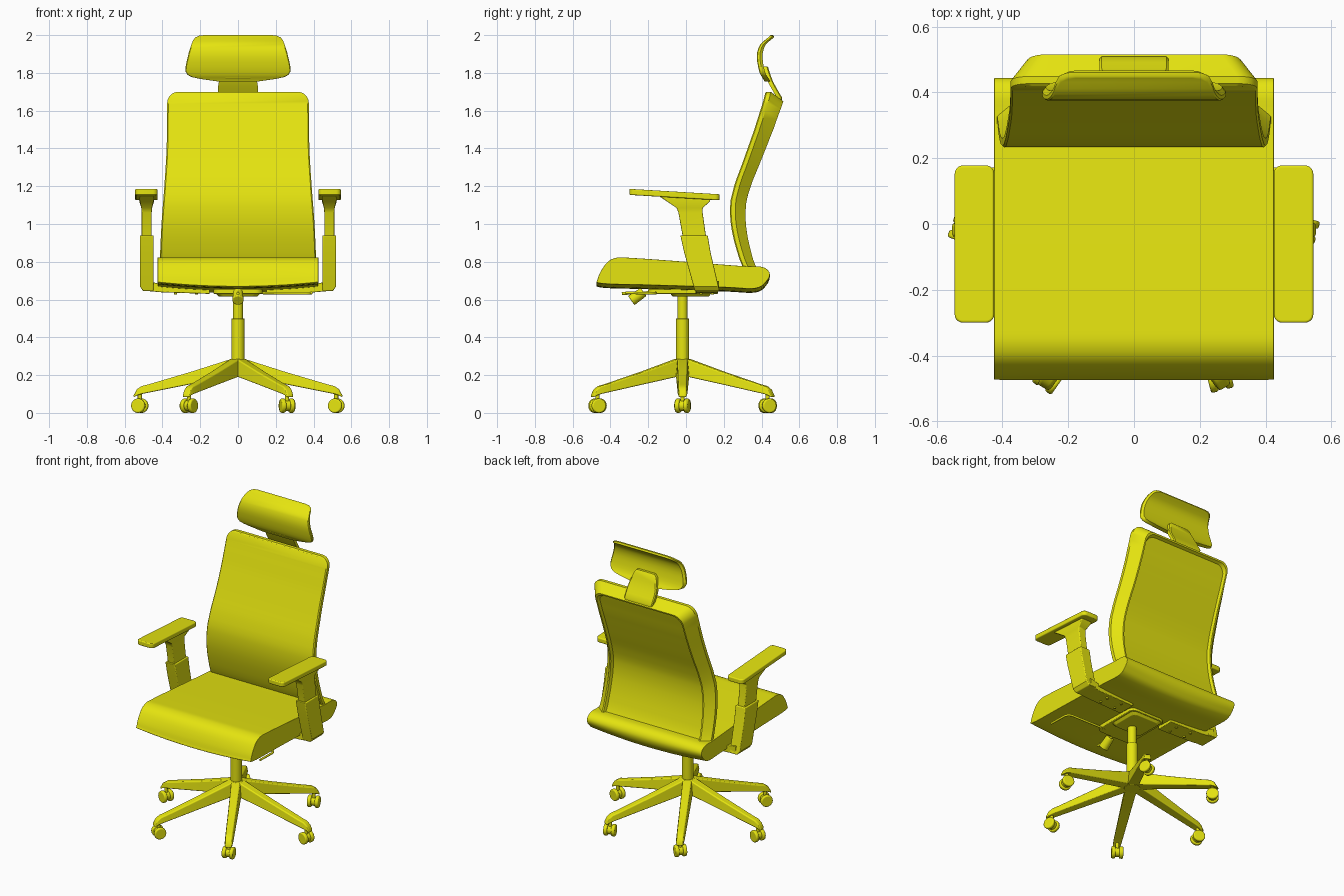
import bpy, bmesh, math
from mathutils import Vector, Matrix

if "Cube" in bpy.data.objects:
    bpy.data.objects.remove(bpy.data.objects["Cube"])

yellow = bpy.data.materials.new("yellow")
yellow.diffuse_color = (0.79, 0.78, 0.005, 1)
yellow.use_nodes = True
yellow.node_tree.nodes["Principled BSDF"].inputs["Base Color"].default_value = yellow.diffuse_color


def add(name, verts, faces, bevel=0, angle=35):
    me = bpy.data.meshes.new(name)
    me.from_pydata([tuple(v) for v in verts], [], faces)
    bm = bmesh.new()
    bm.from_mesh(me)
    bmesh.ops.recalc_face_normals(bm, faces=bm.faces)
    bm.to_mesh(me)
    bm.free()
    me.materials.append(yellow)
    me.shade_smooth()
    me.set_sharp_from_angle(angle=math.radians(angle))
    ob = bpy.data.objects.new(name, me)
    bpy.context.collection.objects.link(ob)
    if bevel:
        m = ob.modifiers.new("bevel", 'BEVEL')
        m.width, m.segments, m.limit_method = bevel, 3, 'ANGLE'
        m.angle_limit = math.radians(40)
    return ob


def loft(name, rings, bevel=0, angle=35):
    n = len(rings[0])
    verts = [p for r in rings for p in r]
    faces = [(a * n + i, a * n + (i + 1) % n, (a + 1) * n + (i + 1) % n, (a + 1) * n + i)
             for a in range(len(rings) - 1) for i in range(n)]
    faces += [tuple(range(n)), tuple(range(len(verts) - n, len(verts)))]
    return add(name, verts, faces, bevel, angle)


def rod(name, a, b, r, r2=None, n=24, bevel=0):
    a, b = Vector(a), Vector(b)
    q = (b - a).to_track_quat('Z', 'Y')
    ring = lambda c, rad: [c + q @ Vector((rad * math.cos(t), rad * math.sin(t), 0))
                           for t in (2 * math.pi * i / n for i in range(n))]
    return loft(name, [ring(a, r), ring(b, r if r2 is None else r2)], bevel)


def cubic(p0, p1, p2, p3, t):
    return 0.5 * (2 * p1 + (p2 - p0) * t + (2 * p0 - 5 * p1 + 4 * p2 - p3) * t * t
                  + (3 * p1 - p0 - 3 * p2 + p3) * t ** 3)


def at(pts, z):
    """smooth value through (z, value) points"""
    z = min(max(z, pts[0][0]), pts[-1][0])
    i = max(k for k in range(len(pts) - 1) if pts[k][0] <= z)
    t = (z - pts[i][0]) / (pts[i + 1][0] - pts[i][0])
    v = lambda k: pts[min(max(k, 0), len(pts) - 1)][1]
    return cubic(v(i - 1), v(i), v(i + 1), v(i + 2), t)


def shell(name, rows, path, layers, bevel=0):
    """rows: (half width, z); path: y along z; layers: (inset, depth function)"""
    n, z0, z1 = len(rows), rows[0][1], rows[-1][1]
    verts, faces = [], []
    for inset, depth in layers:
        for w, z in rows:
            z = z0 + (z - z0) * (z1 - inset - z0) / (z1 - z0)
            y = at(path, z) + depth(z)
            verts += [(inset - w, y, z), (w - inset, y, z)]
    last = (len(layers) - 1) * n * 2
    for i in range(n - 1):
        for o in (0, last):
            k = o + 2 * i
            faces.append((k, k + 1, k + 3, k + 2))
        for j in range(len(layers) - 1):
            for s in (0, 1):
                k, m = j * 2 * n + 2 * i + s, (j + 1) * 2 * n + 2 * i + s
                faces.append((k, k + 2, m + 2, m))
    for j in range(len(layers) - 1):
        for i in (0, n - 1):
            k, m = (j * n + i) * 2, ((j + 1) * n + i) * 2
            faces.append((k, k + 1, m + 1, m))
    return add(name, verts, faces, bevel)


# seat: rounded side profile swept across x, underside bowed
prof = [(-.445, .663), (-.468, .69), (-.432, .78), (-.375, .82), (-.28, .82), (0, .80), (.3, .777),
        (.405, .772), (.443, .73), (.425, .675), (.365, .637), (.2, .643), (-.2, .655)]
loop = []
for i in range(len(prof)):
    p = [prof[(i + k) % len(prof)] for k in (-1, 0, 1, 2)]
    loop += [[cubic(*[q[c] for q in p], t / 5) for c in (0, 1)] for t in range(5)]
rings = []
for i in range(-8, 9):
    x = .425 * i / 8
    rings.append([(x, y, z + .022 * (i / 8) ** 2 * min(1, max(0, (.77 - z) / .1))) for y, z in loop])
loft("seat", rings, .006, 50)

# backrest: curved panel with a chamfered, shallowly recessed rear frame
back_path = [(.7, .335), (.8, .287), (.95, .246), (1.07, .233), (1.17, .247), (1.35, .308), (1.5, .362), (1.72, .424)]
back_w = [(.7, .42), (.8, .414), (1.0, .405), (1.2, .39), (1.4, .378), (1.64, .375)]
rows = [(at(back_w, .7 + .94 * i / 24), .7 + .94 * i / 24) for i in range(25)]
rows += [(.315 + .06 * math.cos(a), 1.64 + .06 * math.sin(a)) for a in (math.pi / 12 * i for i in range(1, 7))]
deep = lambda z: .07 + .042 * (z - .77)
shell("backrest", rows, back_path, [(.006, lambda z: 0), (0, lambda z: .006), (0, lambda z: .028),
                                    (.05, deep), (.06, deep), (.068, lambda z: deep(z) - .018)])

# headrest: curved cushion
head_path = [(1.755, .415), (1.8, .389), (1.89, .375), (1.95, .392), (2.0, .445)]
head = [(.11, 1.755), (.2, 1.768), (.245, 1.778), (.268, 1.79), (.279, 1.81), (.277, 1.835), (.272, 1.86),
        (.266, 1.885), (.26, 1.91), (.252, 1.935), (.245, 1.955), (.238, 1.972), (.226, 1.988), (.205, 1.997), (.18, 2.0)]
shell("headrest", head, head_path, [(.004, lambda z: 0), (0, lambda z: .004), (0, lambda z: .016), (.01, lambda z: .03)])

# headrest bracket
stem_path = [(1.64, .478), (1.665, .482), (1.71, .456), (1.76, .43), (1.84, .405)]
stem = [(.085, 1.64), (.1, 1.65), (.105, 1.67), (.105, 1.7), (.105, 1.73), (.1, 1.76), (.09, 1.79), (.08, 1.82), (.065, 1.835)]
shell("headrest_bracket", stem, stem_path, [(0, lambda z: 0), (0, lambda z: .022), (.006, lambda z: .028)])


def rect_z(z, y0, y1, x0, x1, s=1, tilt=0):
    return [(s * x0, y0, z - tilt * y0), (s * x1, y0, z - tilt * y0), (s * x1, y1, z - tilt * y1), (s * x0, y1, z - tilt * y1)]


def rect_x(x, y0, y1, z0, z1):
    return [(x, y0, z0), (x, y1, z0), (x, y1, z1), (x, y0, z1)]


def round_rect(z, x0, x1, y0, y1, r, tilt=0, s=1):
    pts = []
    for cx, cy, a0 in ((x1 - r, y1 - r, 0), (x0 + r, y1 - r, 90), (x0 + r, y0 + r, 180), (x1 - r, y0 + r, 270)):
        for k in range(6):
            a = math.radians(a0 + 18 * k)
            x, y = cx + r * math.cos(a), cy + r * math.sin(a)
            pts.append((s * x, y, z - tilt * y))
    return pts


loft("headrest_clamp", [rect_z(1.77, .405, .435, -.07, .07), rect_z(1.83, .395, .425, -.07, .07)], .005)

# armrests, one per side
for s, side in ((1, "right"), (-1, "left")):
    loft("arm_pad_" + side, [round_rect(z, .425, .545, -.3, .178, .025, .06, s) for z in (1.136, 1.168)], .006)
    loft("arm_bracket_" + side, [rect_z(z, *a, s, t) for z, a, t in (
        (1.137, (-.14, .13, .445, .522), .06), (1.125, (-.12, .125, .445, .522), .06),
        (1.085, (-.05, .088, .455, .512), 0), (1.06, (-.04, .088, .457, .51), 0), (.92, (-.015, .108, .457, .51), 0))], .005)
    loft("arm_post_" + side, [rect_z(z, *a, s) for z, a in (
        (.94, (-.03, .115, .447, .52)), (.85, (-.01, .13, .447, .52)), (.67, (.04, .172, .447, .52)),
        (.645, (.047, .178, .447, .502)))], .005)
    loft("arm_foot_" + side, [rect_x(s * .15, .05, .17, .63, .66), rect_x(s * .4, .05, .17, .638, .68),
                              rect_x(s * .49, .05, .175, .646, .70)], .004)
    for x in (.22, .33):
        for y in (.08, .14):
            rod("arm_bolt_" + side, (s * x, y, .627), (s * x, y, .645), .008, n=12)

# tilt mechanism, knob and lever under the seat
loft("mechanism_tray", [round_rect(z, -.13, .13, -.2, .14, .04) for z in (.63, .655)], .004)
loft("mechanism_block", [round_rect(.615, -.1, .1, -.07, .12, .03), round_rect(.64, -.125, .125, -.09, .14, .03)], .004)
rod("tension_knob", (0, -.225, .64), (0, -.29, .595), .026, .03, bevel=.005)


def wire(name, pts, r):
    cu = bpy.data.curves.new(name, 'CURVE')
    cu.dimensions, cu.bevel_depth, cu.bevel_resolution, cu.use_fill_caps = '3D', r, 3, True
    sp = cu.splines.new('POLY')
    sp.points.add(len(pts) - 1)
    for p, q in zip(sp.points, pts):
        p.co = (*q, 1)
    cu.materials.append(yellow)
    bpy.context.collection.objects.link(bpy.data.objects.new(name, cu))


wire("tilt_lever", [(.1, -.16, .635), (.36, -.16, .633), (.38, -.17, .633), (.388, -.19, .633), (.388, -.32, .636)], .007)
wire("tension_rod", [(0, -.34, .632), (0, -.1, .64)], .008)

# gas column
CY = -.018
rod("column_lower", (0, CY, .2), (0, CY, .5), .035, bevel=.004)
rod("column_upper", (0, CY, .48), (0, CY, .64), .027)
rod("base_hub", (0, CY, .19), (0, CY, .286), .05, .042, bevel=.004)

# six-legged star base with twin-wheel casters
swivel = [75, 20, 50, 70, -35, 15]
leg_sections = [(.0, .036, .288, .195), (.04, .036, .284, .193), (.25, .032, .217, .152), (.47, .028, .152, .108),
                (.51, .027, .142, .1), (.535, .025, .125, .092), (.553, .022, .092, .082)]
for k in range(6):
    place = Matrix.Translation((0, CY, 0)) @ Matrix.Rotation(math.radians(60 * k), 4, 'Z')
    rings = [[place @ Vector(p) for p in ((r, -w, b), (r, w, b), (r, w * .75, t), (r, -w * .75, t))]
             for r, w, t, b in leg_sections]
    loft(f"base_leg_{k + 1}", rings, .007)
    c = place @ Vector((.52, 0, .038))
    a = math.radians(swivel[k])
    ax = Vector((math.cos(a), math.sin(a), 0))
    for s in (-1, 1):
        rod(f"caster_wheel_{k + 1}", c + ax * .012 * s, c + ax * .036 * s, .038, n=28, bevel=.007)
    rod(f"caster_body_{k + 1}", c - ax * .013, c + ax * .013, .028, n=20)
    rod(f"caster_stem_{k + 1}", c, c + Vector((0, 0, .065)), .011, n=12)
